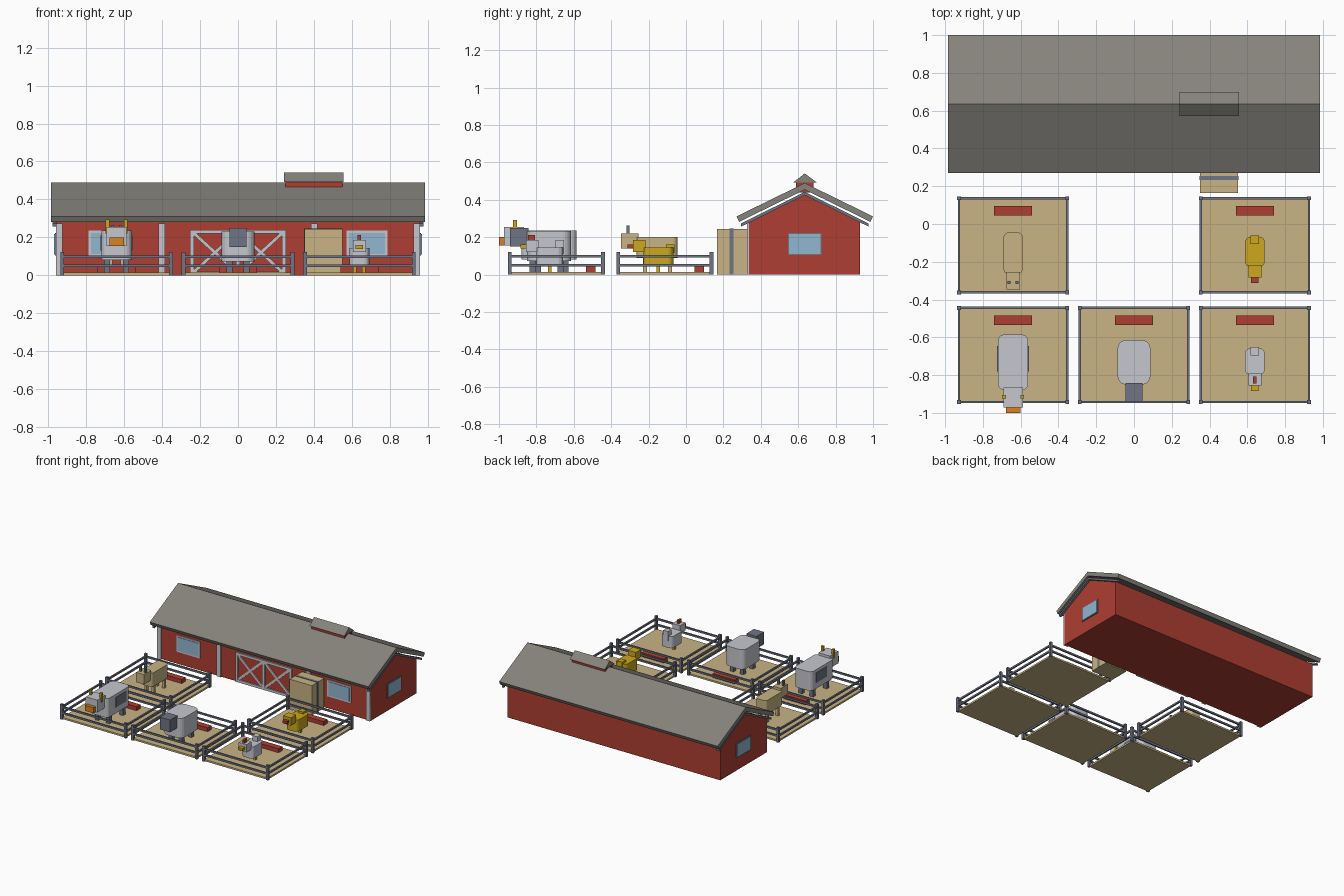
import bpy, bmesh
from mathutils import Vector

cube = bpy.data.objects.get("Cube")
if cube:
    bpy.data.objects.remove(cube, do_unlink=True)


def material(name, r, g, b):
    lin = [((c / 255 + 0.055) / 1.055) ** 2.4 for c in (r, g, b)] + [1]
    m = bpy.data.materials.new(name)
    m.use_nodes = True
    m.diffuse_color = lin
    m.node_tree.nodes["Principled BSDF"].inputs["Base Color"].default_value = lin
    return m


RED = material("barn red", 174, 62, 50)
ROOF = material("roof grey", 134, 131, 124)
WHITE = material("pale grey", 198, 199, 207)
SLATE = material("slate", 112, 117, 132)
TAN = material("straw tan", 200, 180, 133)
GOLD = material("gold", 204, 168, 30)
ORANGE = material("orange", 216, 130, 36)
GLASS = material("window blue", 145, 183, 208)


def finish(name, bm, mat):
    bmesh.ops.recalc_face_normals(bm, faces=bm.faces)
    me = bpy.data.meshes.new(name)
    bm.to_mesh(me)
    bm.free()
    me.materials.append(mat)
    ob = bpy.data.objects.new(name, me)
    bpy.context.collection.objects.link(ob)
    return ob


def box(name, mat, x, y, z, round_by=0):
    """Box from (min, max) pairs; round_by rounds the upright edges."""
    bm = bmesh.new()
    bmesh.ops.create_cube(bm, size=1)
    for v in bm.verts:
        v.co = Vector([r[0] if c < 0 else r[1] for c, r in zip(v.co, (x, y, z))])
    if round_by:
        upright = [e for e in bm.edges
                   if abs(e.verts[0].co.z - e.verts[1].co.z) > 0.001]
        bmesh.ops.bevel(bm, geom=upright, offset=round_by, segments=5,
                        profile=0.5, affect='EDGES')
    return finish(name, bm, mat)


def prism(name, mat, points, x0, x1):
    """Extrude a (y, z) outline along x."""
    bm = bmesh.new()
    face = bm.faces.new([bm.verts.new((x0, y, z)) for y, z in points])
    new = bmesh.ops.extrude_face_region(bm, geom=[face])["geom"]
    for v in new:
        if isinstance(v, bmesh.types.BMVert):
            v.co.x = x1
    return finish(name, bm, mat)


def around(c, half):
    return (c - half, c + half)


def chevron(mid, half, apex, eave, drop, cut=0):
    """Roof-shaped band outline; drop is its upright thickness."""
    return [(mid - half, eave), (mid, apex), (mid + half, eave),
            (mid + half - cut, eave - drop + cut / 2), (mid, apex - drop),
            (mid - half + cut, eave - drop + cut / 2)]


# Barn shell, floating roof and gable trim
MID, FRONT, BACK, END = 0.635, 0.337, 0.93, 0.96
prism("barn_walls", RED, [(FRONT, 0), (BACK, 0), (BACK, 0.285), (MID, 0.435),
                          (FRONT, 0.285)], -END, END)
prism("barn_roof", ROOF, chevron(MID, 0.365, 0.49, 0.311, 0.036, 0.014), -0.985, 0.985)
for s in (-1, 1):
    prism("gable_trim", SLATE, chevron(MID, 0.34, 0.442, 0.274, 0.017),
          s * 0.958, s * 0.978)

# Roof vent
prism("vent_base", RED, [(0.587, 0.44), (0.683, 0.44), (0.683, 0.5),
                         (0.587, 0.5)], 0.25, 0.55)
prism("vent_roof", ROOF, [(0.573, 0.492), (MID, 0.541), (0.7, 0.492)], 0.242, 0.557)

# Front posts
for x in (-0.942, -0.402, 0.402, 0.942):
    box("wall_post", WHITE, around(x, 0.018), (0.326, 0.34), (0, 0.272))

# Windows
for s in (-1, 1):
    box("front_window_frame", WHITE, around(s * 0.68, 0.107), (0.33, 0.34), (0.1, 0.235))
    box("front_window_glass", GLASS, around(s * 0.68, 0.094), (0.326, 0.331), (0.112, 0.223))
    ends = sorted((s * 0.958, s * 0.966))
    box("side_window_frame", SLATE, ends, around(MID, 0.09), (0.105, 0.223))
    ends = sorted((s * 0.964, s * 0.969))
    box("side_window_glass", GLASS, ends, around(MID, 0.084), (0.111, 0.217))

# Double door with crossed braces
for x in (-0.242, 0, 0.242):
    box("door_stile", WHITE, around(x, 0.01), (0.326, 0.34), (0, 0.24))
for z in (0.01, 0.23):
    box("door_rail", WHITE, around(0, 0.25), (0.327, 0.34), around(z, 0.01))


def brace(x0, z0, x1, z1, width=0.018):
    a, b = Vector((x0, 0.329, z0)), Vector((x1, 0.329, z1))
    d = (b - a).normalized()
    side = Vector((-d.z, 0, d.x)) * width / 2
    bm = bmesh.new()
    f = bm.faces.new([bm.verts.new(p) for p in (a - side, b - side, b + side, a + side)])
    for v in bmesh.ops.extrude_face_region(bm, geom=[f])["geom"]:
        if isinstance(v, bmesh.types.BMVert):
            v.co.y += 0.01
    finish("door_brace", bm, WHITE)


for x0 in (-0.236, 0.006):
    brace(x0, 0.015, x0 + 0.23, 0.225)
    brace(x0, 0.225, x0 + 0.23, 0.015)

# Straw bale with a strap
box("straw_bale", TAN, (0.35, 0.55), (0.165, 0.325), (0, 0.243))
box("bale_strap", SLATE, (0.348, 0.552), (0.233, 0.254), (0, 0.246))


# Pens: floor, corner posts, rails and trough
def pen(cx, cy):
    hx, hy = 0.287, 0.249
    box("pen_floor", TAN, around(cx, hx), around(cy, hy), (0, 0.014))
    for sx in (-1, 1):
        for sy in (-1, 1):
            box("pen_post", SLATE, around(cx + sx * hx, 0.01),
                around(cy + sy * hy, 0.01), (0, 0.122))
    for z in (0.05, 0.098):
        for s in (-1, 1):
            box("pen_rail_long", SLATE, around(cx, hx), around(cy + s * hy, 0.006),
                around(z, 0.007))
            box("pen_rail_short", SLATE, around(cx + s * hx, 0.006), around(cy, hy),
                around(z, 0.007))
    box("trough", RED, around(cx, 0.1), around(cy + 0.184, 0.025), (0.01, 0.046))


SIDE, NEAR, FAR = 0.64, -0.693, -0.113
for cx, cy in ((-SIDE, NEAR), (0, NEAR), (SIDE, NEAR), (-SIDE, FAR), (SIDE, FAR)):
    pen(cx, cy)


# Animals
def legs(name, mat, cx, dx, ys, top, half):
    for s in (-1, 1):
        for y in ys:
            box(name, mat, around(cx + s * dx, half), around(y, half), (0.01, top))


def horns(name, mat, cx, dx, y, z, half):
    for s in (-1, 1):
        box(name, mat, around(cx + s * dx, half), around(y, half), z)


box("cow_body", WHITE, around(-SIDE, 0.08), (-0.88, -0.585), (0.08, 0.235), 0.035)
for s in (-1, 1):
    box("cow_patch", SLATE, around(-SIDE + s * 0.081, 0.004), (-0.78, -0.645), (0.13, 0.21))
legs("cow_leg", SLATE, -SIDE, 0.05, (-0.82, -0.645), 0.085, 0.016)
box("cow_head", WHITE, around(-SIDE, 0.052), (-0.972, -0.865), (0.155, 0.255))
box("cow_muzzle", ORANGE, around(-SIDE, 0.038), (-1, -0.97), (0.155, 0.2))
horns("cow_horn", GOLD, -SIDE, 0.048, -0.914, (0.22, 0.293), 0.01)

box("sheep_body", WHITE, around(0, 0.087), (-0.85, -0.615), (0.072, 0.232), 0.045)
legs("sheep_leg", SLATE, 0, 0.045, (-0.79, -0.67), 0.078, 0.016)
box("sheep_head", SLATE, around(0, 0.045), (-0.94, -0.843), (0.15, 0.25))

box("goat_body", TAN, around(-SIDE, 0.05), (-0.265, -0.045), (0.088, 0.2), 0.025)
legs("goat_leg", TAN, -SIDE, 0.032, (-0.22, -0.085), 0.092, 0.011)
box("goat_head", TAN, around(-SIDE, 0.036), (-0.347, -0.255), (0.14, 0.22))
horns("goat_horn", SLATE, -SIDE, 0.021, -0.31, (0.215, 0.262), 0.008)


def bird(name, mat, beak_mat, front, back, tail_z):
    """Bird built from its body's front and back y."""
    box(name + "_body", mat, around(SIDE, 0.052), (front, back), (0.05, 0.145), 0.03)
    box(name + "_head", mat, around(SIDE, 0.035), (front - 0.055, front + 0.012), (0.122, 0.185))
    box(name + "_beak", beak_mat, around(SIDE, 0.02), (front - 0.085, front - 0.053), (0.14, 0.161))
    box(name + "_tail", mat, around(SIDE, 0.022), (back - 0.04, back + 0.006), tail_z)
    legs(name + "_leg", GOLD, SIDE, 0.024, ((front + back) / 2,), 0.055, 0.009)


bird("hen", WHITE, GOLD, -0.8, -0.657, (0.11, 0.185))
box("hen_comb", RED, around(SIDE, 0.009), (-0.845, -0.808), (0.18, 0.212))
bird("duck", GOLD, RED, -0.228, -0.067, (0.115, 0.162))
